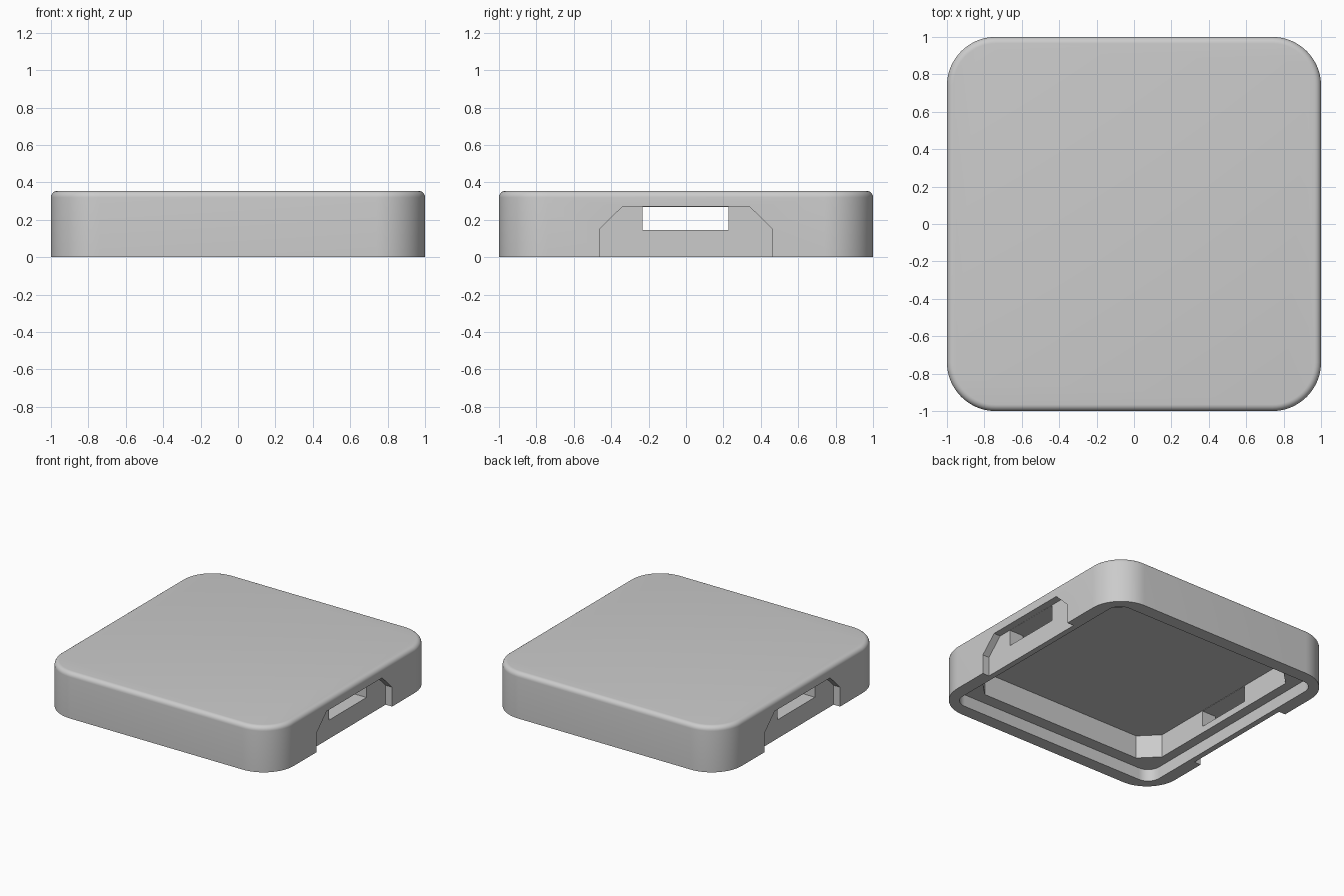
import bpy
import bmesh
from math import sin, cos, pi, radians

cube = bpy.data.objects.get("Cube")
if cube:
    bpy.data.objects.remove(cube, do_unlink=True)

grey = bpy.data.materials.new("plain grey")
grey.use_nodes = True
COLOUR = (0.6, 0.6, 0.6, 1)
grey.diffuse_color = COLOUR
grey.node_tree.nodes["Principled BSDF"].inputs["Base Color"].default_value = COLOUR


def rounded_rect(hx, hy, r, steps):
    """Outline of a rectangle with rounded corners (steps=1 gives chamfers)."""
    pts = []
    for i, (sx, sy) in enumerate([(1, 1), (-1, 1), (-1, -1), (1, -1)]):
        for k in range(steps + 1):
            a = (i + k / steps) * pi / 2
            pts.append((sx * (hx - r) + r * cos(a), sy * (hy - r) + r * sin(a)))
    return pts


def loft(name, loops):
    """Closed solid through a stack of matching 3D loops."""
    bm = bmesh.new()
    rings = [[bm.verts.new(p) for p in loop] for loop in loops]
    n = len(rings[0])
    for low, high in zip(rings, rings[1:]):
        for i in range(n):
            j = (i + 1) % n
            bm.faces.new((low[i], low[j], high[j], high[i]))
    bm.faces.new(rings[0][::-1])
    bm.faces.new(rings[-1])
    bmesh.ops.recalc_face_normals(bm, faces=bm.faces)
    mesh = bpy.data.meshes.new(name)
    bm.to_mesh(mesh)
    bm.free()
    mesh.materials.append(grey)
    obj = bpy.data.objects.new(name, mesh)
    bpy.context.collection.objects.link(obj)
    return obj


def prism_z(name, outline, z0, z1):
    return loft(name, [[(x, y, z) for x, y in outline] for z in (z0, z1)])


def prism_x(name, outline, x0, x1):
    return loft(name, [[(x, y, z) for y, z in outline] for x in (x0, x1)])


def carve(target, cutter):
    cutter.hide_render = True
    mod = target.modifiers.new("cut", "BOOLEAN")
    mod.operation = "DIFFERENCE"
    mod.solver = "EXACT"
    mod.object = cutter
    bpy.context.view_layer.objects.active = target
    bpy.ops.object.modifier_apply(modifier=mod.name)
    bpy.data.objects.remove(cutter, do_unlink=True)


# Lid: rounded square slab with a small fillet around the top
HEIGHT, CORNER, FILLET, STEPS = 0.355, 0.26, 0.035, 16
sections = [(0, 0)]
for k in range(7):
    a = k / 6 * pi / 2
    sections.append((HEIGHT - FILLET + FILLET * sin(a), FILLET * (1 - cos(a))))
lid = loft("lid", [[(x, y, z) for x, y in rounded_rect(1 - d, 1 - d, CORNER - d, STEPS)]
                   for z, d in sections])

# Underside: stepped recess, then a deeper cavity with chamfered corners
carve(lid, prism_z("recess_cutter", rounded_rect(0.9, 0.9, 0.1, 8), -0.1, 0.093))
carve(lid, prism_z("cavity_cutter", rounded_rect(0.825, 0.805, 0.13, 1), -0.1, 0.272))

# Shallow chamfered notch on each side face
notch = [(-0.4625, -0.1), (0.4625, -0.1), (0.4625, 0.15),
         (0.34, 0.27), (-0.34, 0.27), (-0.4625, 0.15)]
for side in (1, -1):
    carve(lid, prism_x("notch_cutter", notch, side * 0.944, side * 1.2))

# Window running through both side walls
window = [(-0.233, 0.145), (0.228, 0.145), (0.228, 0.269), (-0.233, 0.269)]
carve(lid, prism_x("window_cutter", window, -1.3, 1.3))

# Smooth rounded areas, keep edges sharp
bpy.ops.object.select_all(action="DESELECT")
lid.select_set(True)
bpy.context.view_layer.objects.active = lid
bpy.ops.object.shade_smooth_by_angle(angle=radians(30))
